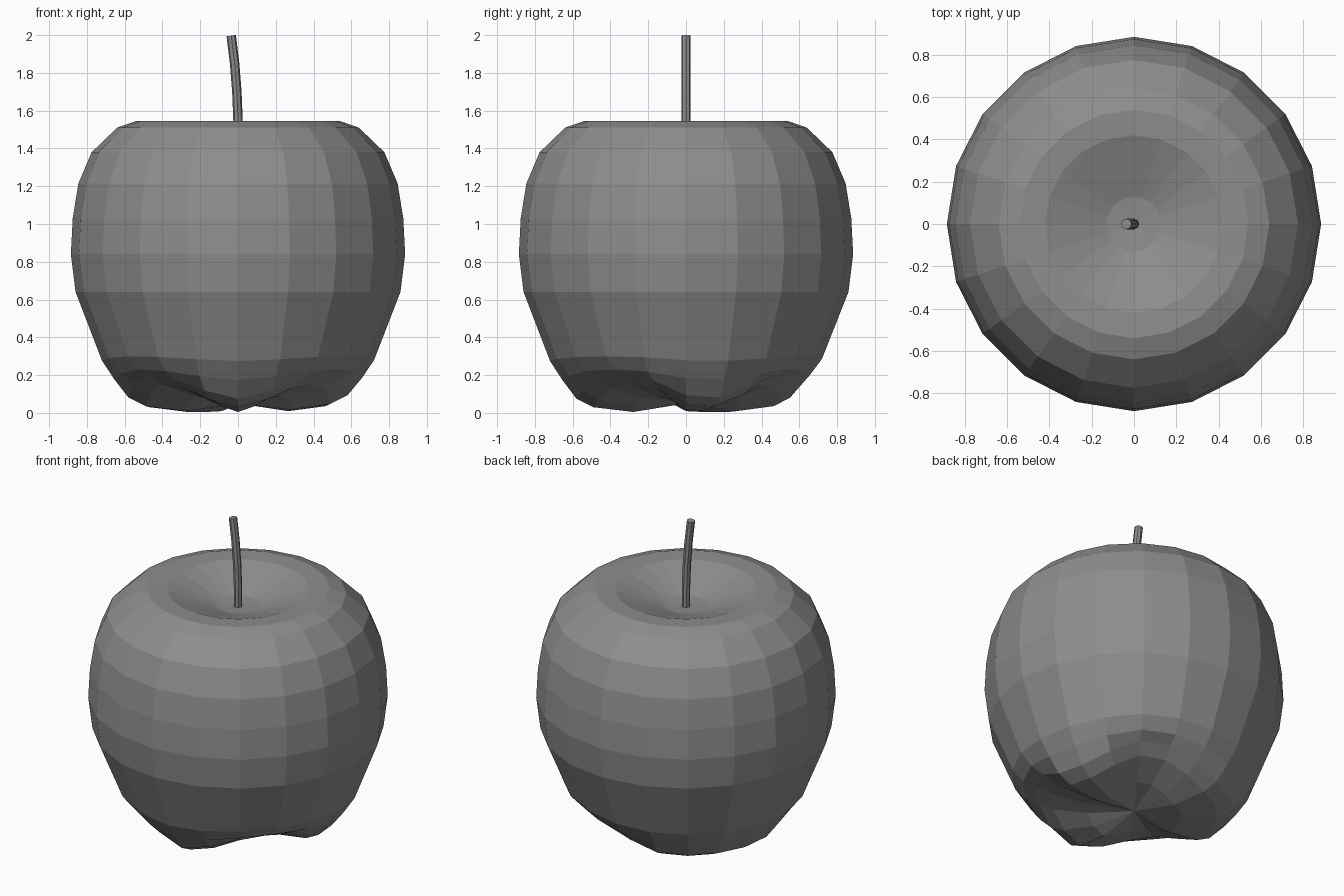
import bpy, bmesh
from math import sin, cos, radians
from mathutils import Vector

if "Cube" in bpy.data.objects:
    bpy.data.objects.remove(bpy.data.objects["Cube"])

SIDES = 20

grey = bpy.data.materials.new("dark_grey")
grey.diffuse_color = (0.27, 0.27, 0.27, 1)
grey.use_nodes = True
grey.node_tree.nodes["Principled BSDF"].inputs["Base Color"].default_value = grey.diffuse_color


def skin(name, rings, start, end):
    """Join closed rings of points, closing each end with a fan to a point."""
    bm = bmesh.new()
    loops = [[bm.verts.new(p) for p in ring] for ring in rings]
    n = len(rings[0])
    for a, b in zip(loops, loops[1:]):
        for i in range(n):
            j = (i + 1) % n
            bm.faces.new((a[i], a[j], b[j], b[i]))
    for loop, tip in ((loops[0], start), (loops[-1], end)):
        v = bm.verts.new(tip)
        for i in range(n):
            bm.faces.new((loop[i], loop[(i + 1) % n], v))
    bmesh.ops.recalc_face_normals(bm, faces=bm.faces)
    mesh = bpy.data.meshes.new(name)
    bm.to_mesh(mesh)
    bm.free()
    mesh.materials.append(grey)
    obj = bpy.data.objects.new(name, mesh)
    bpy.context.collection.objects.link(obj)
    return obj


# Fruit body: (radius, height on a bottom lobe, height in a bottom valley)
profile = [
    (0.13, 1.44, 1.44), (0.42, 1.54, 1.54), (0.54, 1.545, 1.545),
    (0.64, 1.51, 1.51), (0.775, 1.38, 1.38), (0.845, 1.215, 1.215),
    (0.875, 1.03, 1.03), (0.885, 0.84, 0.84), (0.86, 0.64, 0.64),
    (0.72, 0.275, 0.30), (0.655, 0.175, 0.23), (0.58, 0.075, 0.20),
    (0.49, 0.03, 0.15), (0.28, 0.005, 0.09),
]
# Valley depth round the bottom, from the front, anticlockwise seen from above
valley = [0, .35, .85, 1, .8, .15, .05, .5, 1, .9,
          .45, .05, 0, 0, 0, .05, .6, 1, .85, .35]

rings = []
for r, low, high in profile:
    ring = []
    for i, w in enumerate(valley):
        a = radians(-90 + i * 360 / SIDES)
        ring.append((r * cos(a), r * sin(a), low + (high - low) * w))
    rings.append(ring)
skin("fruit_body", rings, (0, 0, 1.43), (0, 0, 0.05))

# Stem: eight-sided tube that leans to the left
path = [(0.0, 1.42, 0), (0.0, 1.55, 1), (-0.006, 1.70, 4),
        (-0.018, 1.85, 7), (-0.036, 1.997, 8)]
stem_rings = []
for x, z, lean in path:
    t = radians(lean)
    side = Vector((cos(t), 0, sin(t)))
    stem_rings.append([
        Vector((x, 0, z)) + 0.025 * (side * -cos(radians(45 * k)) + Vector((0, sin(radians(45 * k)), 0)))
        for k in range(8)])
skin("stem", stem_rings, (0, 0, 1.42), (-0.036, 0, 1.997))
